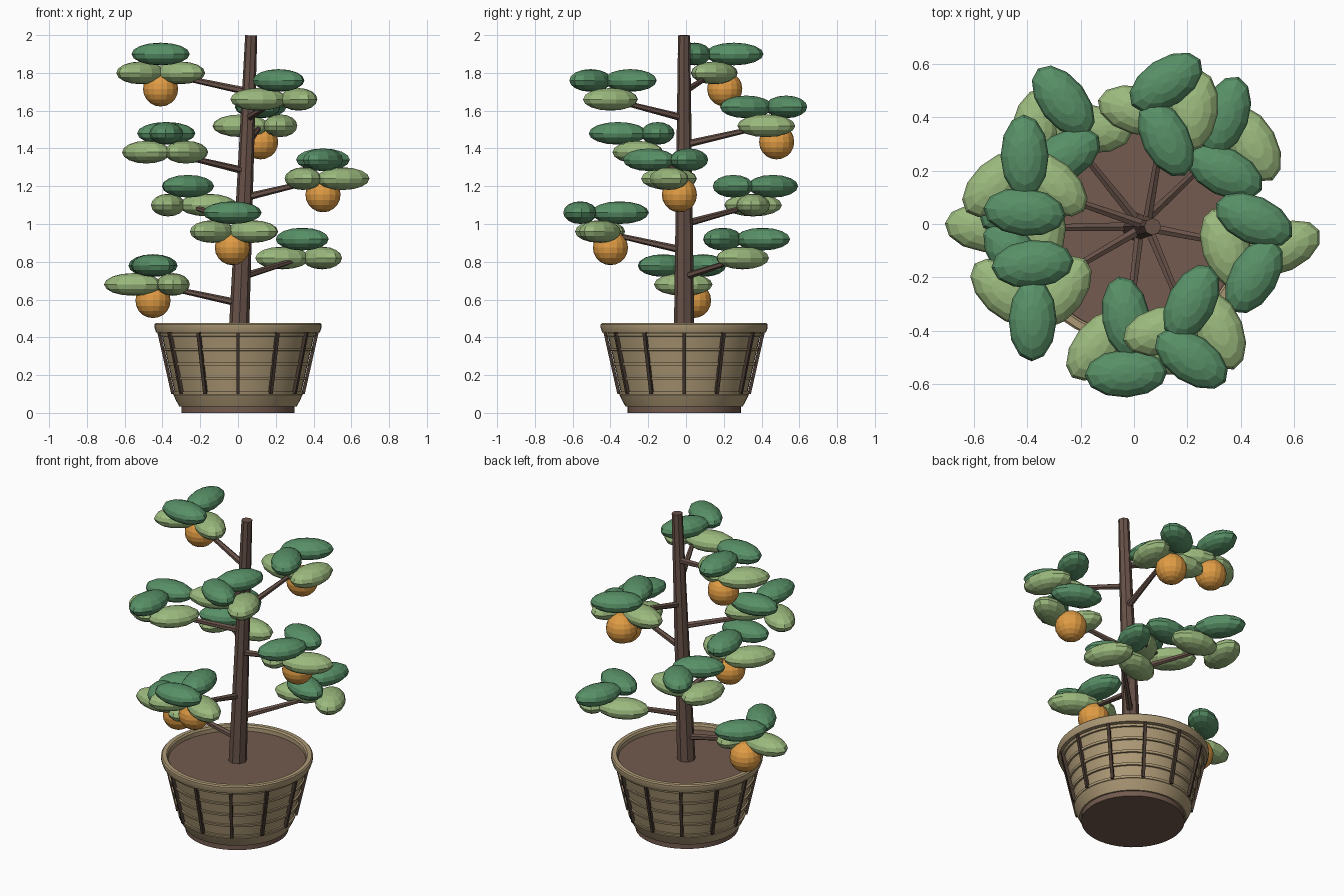
import bpy, bmesh, math
from mathutils import Vector, Matrix

old = bpy.data.objects.get("Cube")
if old:
    bpy.data.objects.remove(old, do_unlink=True)


def material(name, rgb):
    lin = [((c / 255 + 0.055) / 1.055) ** 2.4 for c in rgb] + [1.0]
    m = bpy.data.materials.new(name)
    m.use_nodes = True
    m.diffuse_color = lin
    bsdf = next(n for n in m.node_tree.nodes if n.type == 'BSDF_PRINCIPLED')
    bsdf.inputs["Base Color"].default_value = lin
    bsdf.inputs["Roughness"].default_value = 0.8
    return m


TAN = material("basket tan", (172, 152, 117))
RIB = material("dark rib brown", (70, 56, 48))
SOIL = material("soil brown", (115, 91, 79))
BARK = material("bark brown", (104, 82, 73))
DARK = material("dark leaf green", (88, 144, 103))
LIGHT = material("light leaf green", (156, 186, 126))
FRUIT = material("fruit orange", (224, 156, 68))

CY = -0.01  # pot and trunk sit slightly toward the front


def finish(name, bm, mat, smooth=False):
    bmesh.ops.recalc_face_normals(bm, faces=bm.faces)
    me = bpy.data.meshes.new(name)
    bm.to_mesh(me)
    bm.free()
    me.materials.append(mat)
    ob = bpy.data.objects.new(name, me)
    bpy.context.collection.objects.link(ob)
    if smooth:
        bpy.ops.object.select_all(action='DESELECT')
        ob.select_set(True)
        bpy.context.view_layer.objects.active = ob
        bpy.ops.object.shade_smooth_by_angle(angle=math.radians(30))
    return ob


def lathe(name, profile, mat, closed=False, n=48):
    """Spin a radius/height profile around the pot axis."""
    bm = bmesh.new()
    rings = []
    for r, z in profile:
        rings.append([bm.verts.new((r * math.cos(2 * math.pi * i / n),
                                    CY + r * math.sin(2 * math.pi * i / n), z))
                      for i in range(n)])
    pairs = list(zip(rings, rings[1:]))
    if closed:
        pairs.append((rings[-1], rings[0]))
    else:
        bm.faces.new(rings[0])
        bm.faces.new(rings[-1])
    for a, b in pairs:
        for i in range(n):
            j = (i + 1) % n
            bm.faces.new((a[i], a[j], b[j], b[i]))
    return finish(name, bm, mat, True)


def rod(name, a, b, r1, r2, mat, sides=8):
    """Tapered straight rod between two points."""
    a, b = Vector(a), Vector(b)
    d = b - a
    rot = d.to_track_quat('Z', 'Y').to_matrix().to_4x4()
    bm = bmesh.new()
    bmesh.ops.create_cone(bm, cap_ends=True, segments=sides, radius1=r1, radius2=r2,
                          depth=d.length, matrix=Matrix.Translation((a + b) / 2) @ rot)
    return finish(name, bm, mat)


def ellipsoid(name, centre, size, yaw, mat, seg, rings):
    bm = bmesh.new()
    m = (Matrix.Translation(centre) @ Matrix.Rotation(yaw, 4, 'Z')
         @ Matrix.Diagonal((*size, 1)))
    bmesh.ops.create_uvsphere(bm, u_segments=seg, v_segments=rings, radius=1, matrix=m)
    return finish(name, bm, mat)


# Pot: foot plate, tapered basket wall, rolled rim and soil
lathe("pot_foot", [(0.30, 0.0), (0.30, 0.04)], SOIL)
lathe("pot_body", [(0.31, 0.033), (0.325, 0.06), (0.342, 0.095), (0.334, 0.102),
                   (0.408, 0.43), (0.395, 0.43), (0.38, 0.40)], TAN)
lathe("pot_rim", [(0.40, 0.425), (0.433, 0.425), (0.442, 0.45), (0.442, 0.468),
                  (0.435, 0.475), (0.41, 0.475), (0.402, 0.465)], TAN, closed=True)
lathe("soil", [(0.403, 0.428), (0.403, 0.44)], SOIL)


def wall_radius(z):
    return 0.334 + (z - 0.102) / 0.328 * 0.074


# Woven hoops round the wall
for k in range(5):
    z = 0.105 + 0.077 * k
    r = wall_radius(z)
    lathe(f"hoop_{k + 1}", [(r - 0.005, z - 0.009), (r + 0.008, z - 0.007),
                            (r + 0.011, z + 0.007), (r - 0.003, z + 0.009)], TAN, closed=True)

# Upright ribs
for k in range(12):
    bm = bmesh.new()
    bmesh.ops.create_cube(bm, size=1)
    for v in bm.verts:
        z = 0.10 if v.co.z < 0 else 0.425
        r = wall_radius(z) + (0.02 if v.co.x > 0 else 0.002)
        v.co = Vector((r, v.co.y * 0.018, z))
    bmesh.ops.transform(bm, verts=bm.verts, matrix=Matrix.Translation((0, CY, 0))
                        @ Matrix.Rotation(k * math.pi / 6, 4, 'Z'))
    finish(f"rib_{k + 1}", bm, RIB)


# Leaning trunk
def trunk_at(z):
    return Vector((0.005 + 0.065 * (z - 0.43) / 1.57, CY, z))


rod("trunk", trunk_at(0.43), trunk_at(1.9985), 0.054, 0.032, BARK)

# Branches spiralling up the trunk, each with a leaf cluster; every second one bears fruit
tips = [(-0.45, -0.015), (0.34, 0.30), (-0.03, -0.455), (-0.265, 0.355), (0.45, -0.09),
        (-0.38, -0.255), (0.12, 0.425), (0.215, -0.40), (-0.41, 0.15)]
for i, (x, y) in enumerate(tips):
    z = 0.68 + 0.14 * i
    tip = Vector((x, y, z))
    rod(f"branch_{i + 1}", trunk_at(z - 0.1), tip, 0.02, 0.012, BARK, 6)
    for k in range(4):
        a = k * math.pi / 2
        upper = k % 2
        pos = tip + Vector((0.105 * math.cos(a), 0.105 * math.sin(a), 0.1 * upper))
        yaw = math.pi / 2 + 0.5 * i + 2.3 * k
        ellipsoid(f"leaf_{i + 1}_{k + 1}", pos, (0.155, 0.09, 0.06), yaw,
                  DARK if upper else LIGHT, 12, 8)
    if i % 2 == 0:
        ellipsoid(f"fruit_{i + 1}", tip + Vector((0, 0.055, -0.085)),
                  (0.093, 0.093, 0.093), 0, FRUIT, 16, 10)
